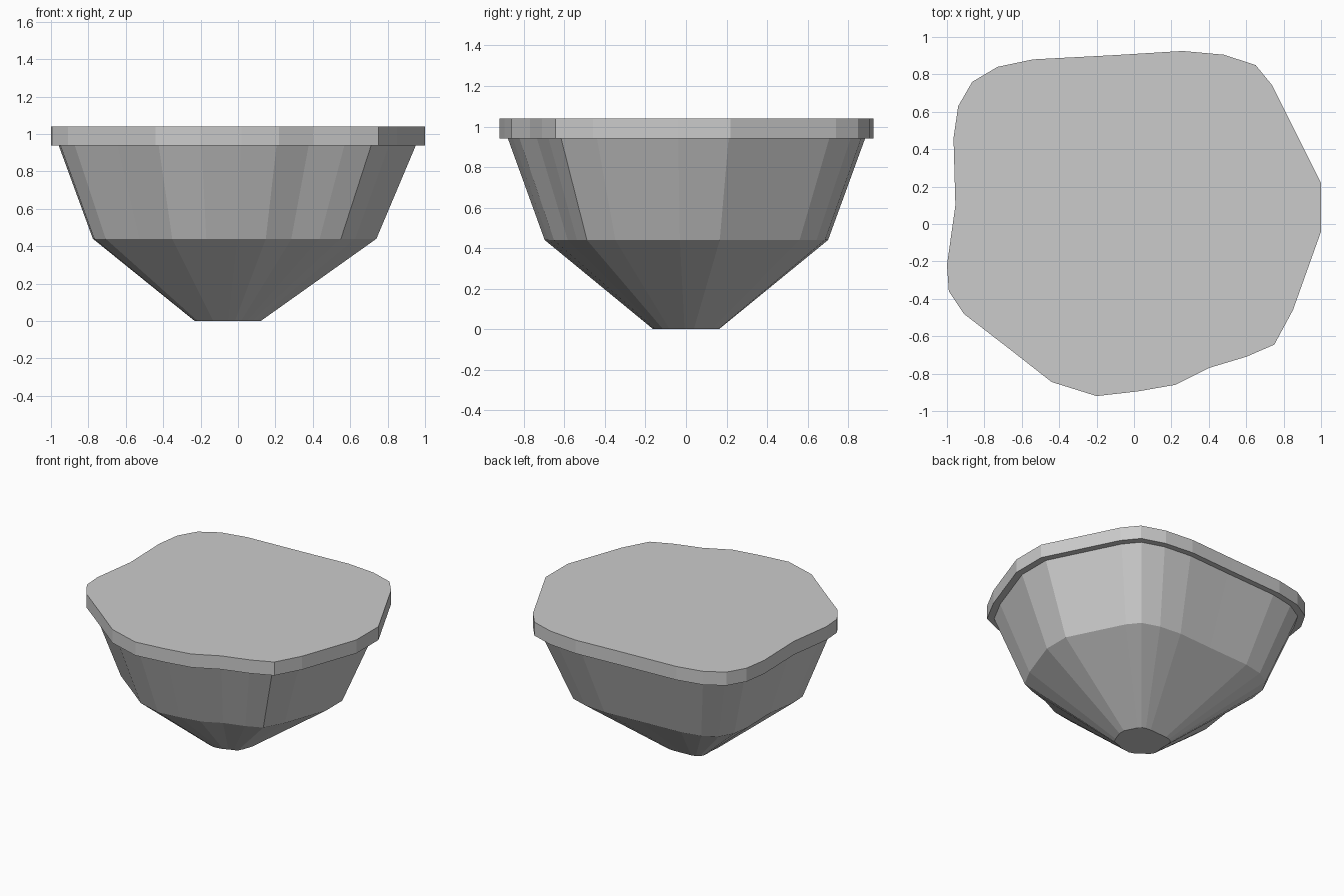
import bpy, bmesh

if "Cube" in bpy.data.objects:
    bpy.data.objects.remove(bpy.data.objects["Cube"])

# Irregular island outline, counter-clockwise seen from above
OUTLINE = [(1.0, -.04), (1.0, .22), (.84, .54), (.74, .74), (.65, .85), (.48, .905),
           (.26, .925), (-.1, .903), (-.54, .88), (-.73, .84), (-.865, .76), (-.94, .63),
           (-.965, .46), (-.955, .1), (-1.0, -.22), (-.99, -.36), (-.91, -.48),
           (-.67, -.665), (-.44, -.845), (-.2, -.92), (.02, -.895), (.22, -.86),
           (.4, -.77), (.6, -.71), (.75, -.645), (.85, -.46)]


def loft(name, sections):
    """Closed solid through scaled copies of the outline: (z, scale, x shift)."""
    bm = bmesh.new()
    rings = [[bm.verts.new((x * s + dx, y * s, z)) for x, y in OUTLINE]
             for z, s, dx in sections]
    n = len(OUTLINE)
    for a, b in zip(rings, rings[1:]):
        for i in range(n):
            j = (i + 1) % n
            bm.faces.new((a[i], a[j], b[j], b[i]))
    bm.faces.new(rings[0][::-1])
    bm.faces.new(rings[-1])
    bmesh.ops.recalc_face_normals(bm, faces=bm.faces)
    mesh = bpy.data.meshes.new(name)
    bm.to_mesh(mesh)
    bm.free()
    obj = bpy.data.objects.new(name, mesh)
    bpy.context.collection.objects.link(obj)
    return obj


# Flat ground slab overhanging the rock
loft("ground_slab", [(.94, 1, 0), (1.04, 1, 0)])

# Faceted rock tapering to a small flat foot
loft("rock_underside", [(0, .176, -.055), (.44, .758, -.018), (.94, .955, -.004)])
